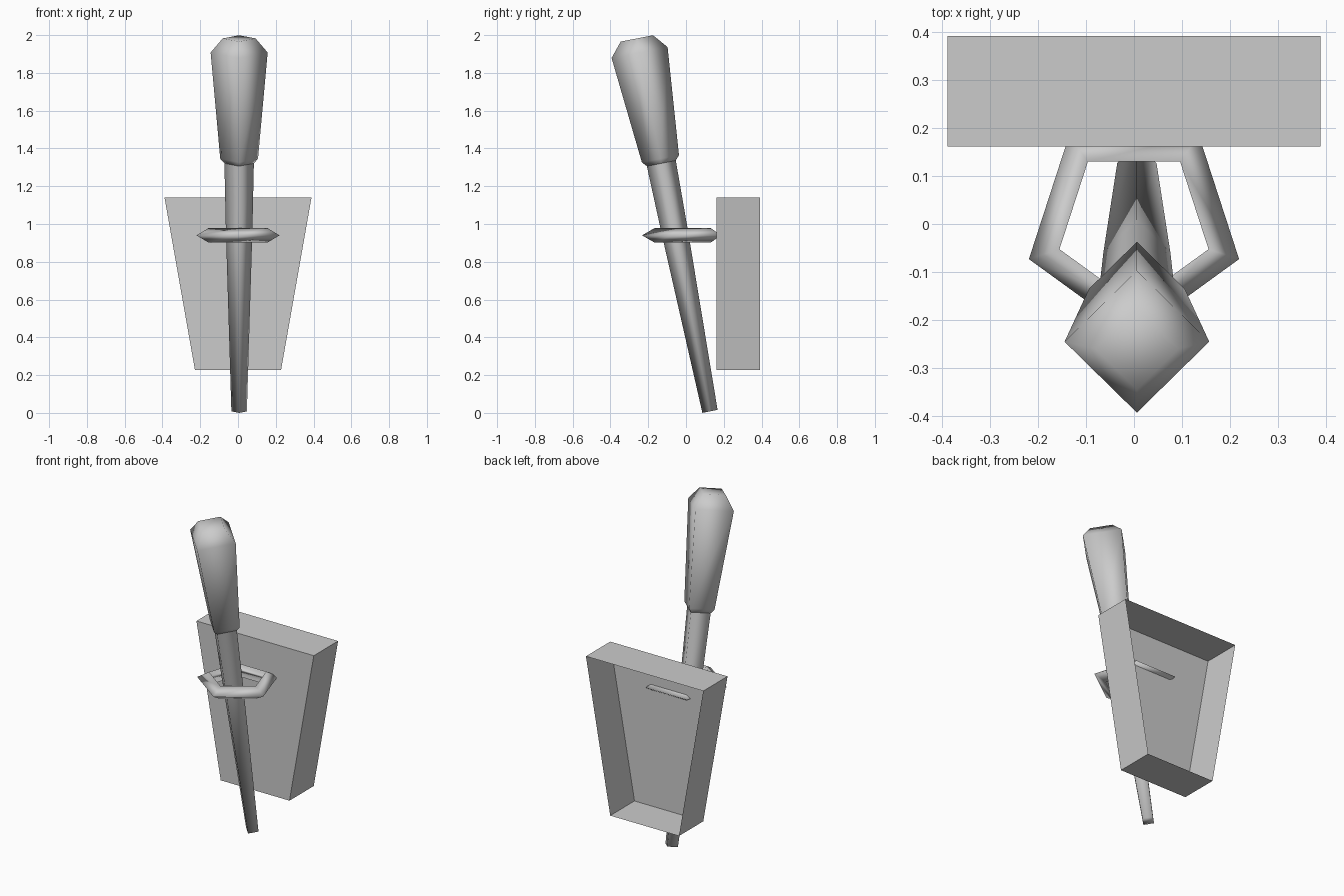
import bpy, math
from mathutils import Vector, Matrix

if "Cube" in bpy.data.objects:
    bpy.data.objects.remove(bpy.data.objects["Cube"])


def make_object(name, verts, faces, smooth):
    mesh = bpy.data.meshes.new(name)
    mesh.from_pydata(verts, [], faces)
    mesh.polygons.foreach_set("use_smooth", [smooth] * len(mesh.polygons))
    mesh.update()
    obj = bpy.data.objects.new(name, mesh)
    bpy.context.collection.objects.link(obj)
    return obj


def lathe(name, profile, cap_bottom=False, cap_top=False, sides=4):
    """Four-sided lathed part from (radius, height) pairs."""
    verts = [(r * math.cos(math.tau * i / sides), r * math.sin(math.tau * i / sides), h)
             for r, h in profile for i in range(sides)]
    faces = []
    for k in range(len(profile) - 1):
        for i in range(sides):
            j = (i + 1) % sides
            a, b = k * sides, (k + 1) * sides
            faces.append((a + i, a + j, b + j, b + i))
    if cap_bottom:
        faces.append(tuple(reversed(range(sides))))
    if cap_top:
        top = (len(profile) - 1) * sides
        faces.append(tuple(range(top, top + sides)))
    return make_object(name, verts, faces, True)


# Torch: tapered handle and wider head, leaning forward together
handle = lathe("torch_handle", [(0.041, 0), (0.070, 0.97), (0.078, 1.338)], cap_bottom=True)
head = lathe("torch_head", [(0.078, 1.338), (0.100, 1.363), (0.151, 1.936), (0.087, 2.012)],
             cap_top=True)
lean = Matrix.Translation(Vector((0.006, 0.127, 0.008))) @ Matrix.Rotation(math.radians(11.1), 4, 'X')
for part in (handle, head):
    part.matrix_world = lean

# Five-sided holder ring with a triangular section, one corner to the front
bpy.ops.mesh.primitive_torus_add(major_segments=5, minor_segments=3,
                                 major_radius=0.186, minor_radius=0.0447,
                                 location=(0, -0.002, 0.94),
                                 rotation=(0, 0, -math.pi / 2))
ring = bpy.context.object
ring.name = "holder_ring"
bpy.ops.object.shade_smooth()

# Tapered wall plate: thin shell, open at the back
outline = [(-0.228, 0.228), (0.228, 0.228), (0.389, 1.14), (-0.389, 1.14)]
verts = [(x, y, z) for y in (0.162, 0.392) for x, z in outline]
faces = [(0, 1, 2, 3)] + [(i, i + 4, (i + 1) % 4 + 4, (i + 1) % 4) for i in range(4)]
make_object("wall_plate", verts, faces, False)
